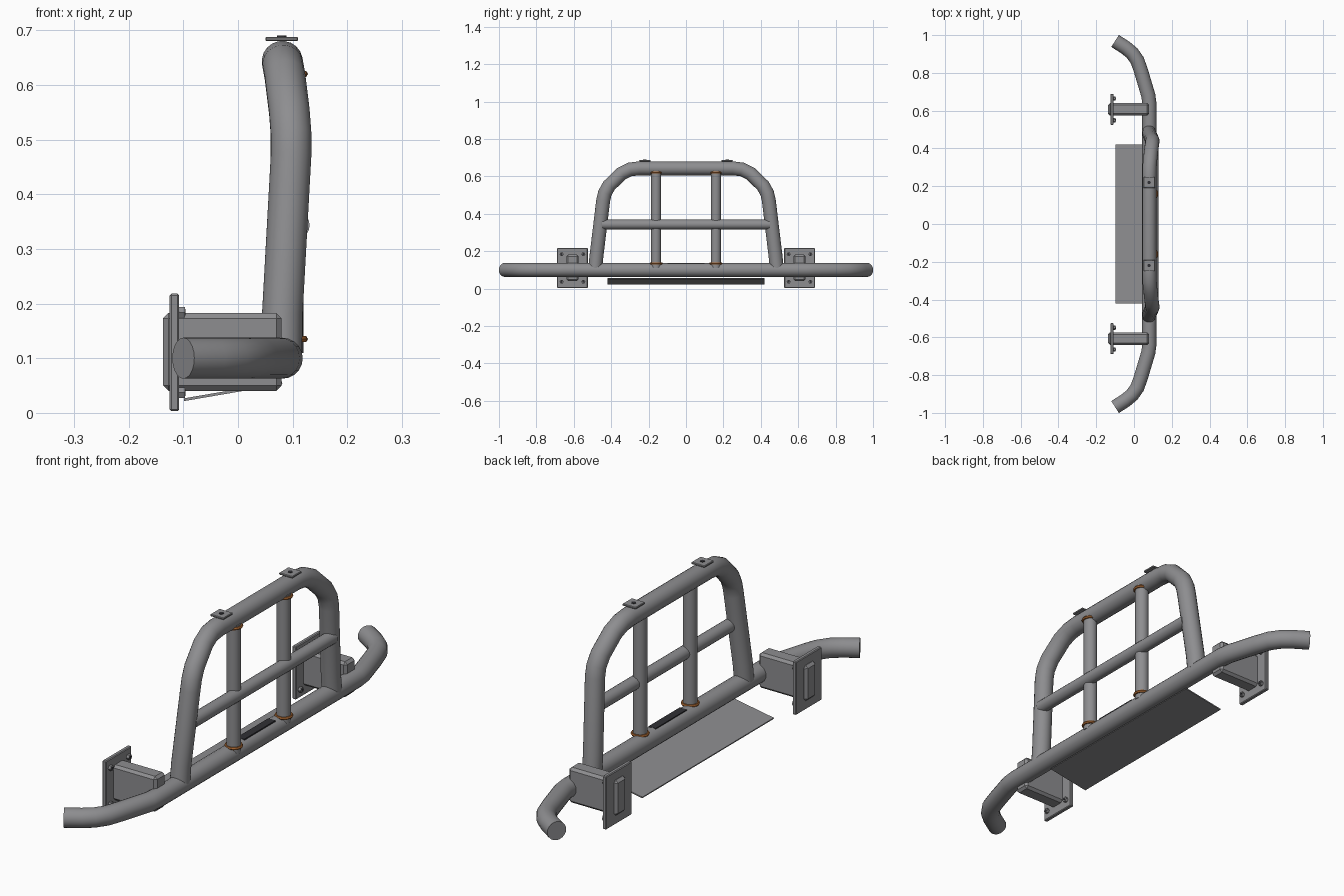
import bpy, math
from mathutils import Vector

cube = bpy.data.objects.get("Cube")
if cube:
    bpy.data.objects.remove(cube, do_unlink=True)


def material(name, rgb):
    m = bpy.data.materials.new(name)
    m.use_nodes = True
    m.diffuse_color = (*rgb, 1)
    m.node_tree.nodes["Principled BSDF"].inputs["Base Color"].default_value = (*rgb, 1)
    return m


STEEL = material("grey steel", (0.27, 0.27, 0.28))
COPPER = material("copper weld", (0.38, 0.13, 0.03))
DARK = material("dark insert", (0.03, 0.03, 0.035))


def finish(name, mat, smooth=False):
    ob = bpy.context.object
    ob.name = name
    ob.data.materials.clear()
    ob.data.materials.append(mat)
    if smooth:
        bpy.ops.object.shade_smooth_by_angle(angle=math.radians(40))
    return ob


def tube(name, points, radius):
    """Round pipe swept along a path, with closed ends."""
    cu = bpy.data.curves.new(name, "CURVE")
    cu.dimensions = "3D"
    cu.bevel_depth = radius
    cu.bevel_resolution = 8
    cu.use_fill_caps = True
    sp = cu.splines.new("POLY")
    sp.points.add(len(points) - 1)
    for p, co in zip(sp.points, points):
        p.co = (*co, 1)
    ob = bpy.data.objects.new(name, cu)
    bpy.context.collection.objects.link(ob)
    bpy.ops.object.select_all(action="DESELECT")
    ob.select_set(True)
    bpy.context.view_layer.objects.active = ob
    bpy.ops.object.convert(target="MESH")
    return finish(name, STEEL, True)


def box(name, low, high, mat=STEEL, bevel=0, tilt=0):
    low, high = Vector(low), Vector(high)
    bpy.ops.mesh.primitive_cube_add(size=1, location=(low + high) / 2)
    ob = finish(name, mat)
    ob.scale = high - low
    bpy.ops.object.transform_apply(location=False, rotation=False, scale=True)
    ob.rotation_euler.y = tilt
    if bevel:
        mod = ob.modifiers.new("bevel", "BEVEL")
        mod.width = bevel
        mod.segments = 1
    return ob


def disc(name, centre, radius, depth, mat, axis="Z", sides=6):
    rot = (0, math.pi / 2, 0) if axis == "X" else (0, 0, 0)
    bpy.ops.mesh.primitive_cylinder_add(vertices=sides, radius=radius, depth=depth,
                                        location=centre, rotation=rot)
    return finish(name, mat)


def mirrored(half):
    """Complete a path across the middle plane."""
    return half + [(x, -y, z) for x, y, z in reversed(half)]


# Main pipes
tube("lower_bar", mirrored([(-0.1, 0.969, 0.1), (-0.045, 0.934, 0.1), (-0.01, 0.905, 0.1),
                            (0.018, 0.865, 0.1), (0.037, 0.81, 0.1), (0.076, 0.68, 0.1),
                            (0.081, 0.64, 0.1)]), 0.0375)
tube("upper_hoop", mirrored([(0.08, 0.485, 0.11), (0.081, 0.478, 0.18), (0.097, 0.443, 0.47),
                             (0.097, 0.434, 0.51), (0.094, 0.412, 0.55), (0.086, 0.345, 0.615),
                             (0.082, 0.30, 0.637), (0.081, 0.25, 0.643)]), 0.0375)
tube("cross_bar", [(0.105, -0.45, 0.343), (0.105, 0.45, 0.343)], 0.026)

# Sloping skid plate and the dark strip on the lower bar
box("skid_plate", (-0.1, -0.42, 0.037), (0.082, 0.42, 0.042), tilt=-0.17)
box("bar_insert", (0.066, -0.1, 0.133), (0.098, 0.1, 0.138), DARK)

for side, label in ((1, "left"), (-1, "right")):
    # Uprights with weld rings
    y = 0.16 * side
    tube(label + "_upright", [(0.093, y, 0.11), (0.093, y, 0.63)], 0.027)
    for z, place in ((0.135, "lower"), (0.62, "upper")):
        bpy.ops.mesh.primitive_torus_add(location=(0.093, y, z), major_radius=0.029,
                                         minor_radius=0.006, major_segments=24,
                                         minor_segments=6)
        finish(f"{label}_{place}_weld", COPPER, True)

    # Lamp tabs on the hoop
    y = 0.22 * side
    box(label + "_lamp_tab", (0.05, y - 0.03, 0.68), (0.11, y + 0.03, 0.688), bevel=0.002)
    disc(label + "_tab_hole", (0.08, y, 0.688), 0.009, 0.004, DARK, sides=12)

    # Chassis brackets
    y = 0.607 * side
    box(label + "_bracket_arm", (-0.137, y - 0.033, 0.04), (0.08, y + 0.033, 0.183),
        bevel=0.01)
    box(label + "_bracket_plate", (-0.125, y - 0.082, 0.003), (-0.108, y + 0.082, 0.218),
        bevel=0.003)
    for dy in (-0.058, 0.058):
        for z in (0.037, 0.184):
            disc(label + "_bracket_bolt", (-0.104, y + dy, z), 0.011, 0.014, STEEL, "X")
            disc(label + "_bolt_tip", (-0.098, y + dy, z), 0.006, 0.004, DARK, "X", 10)
